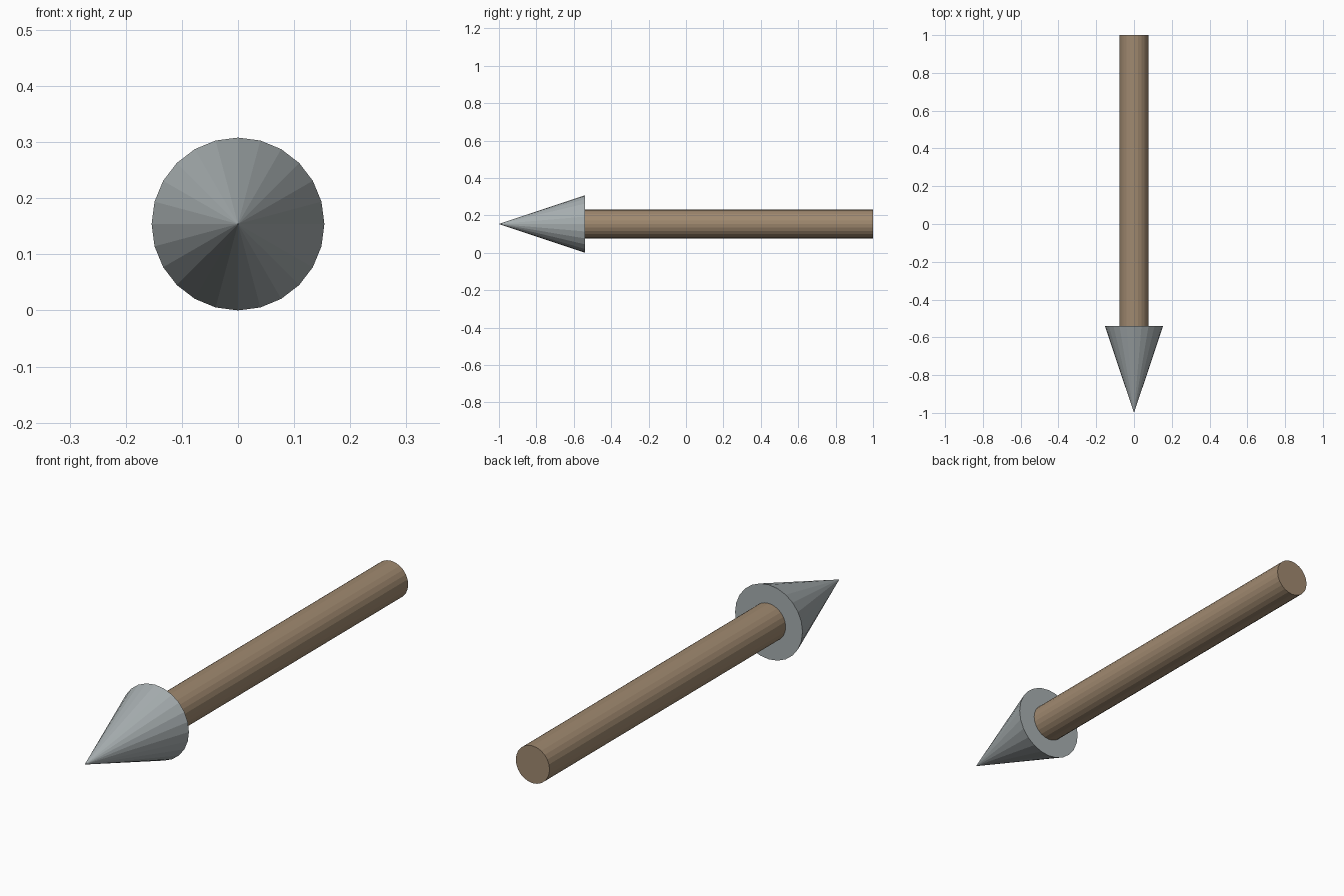
import bpy
import math

cube = bpy.data.objects.get("Cube")
if cube:
    bpy.data.objects.remove(cube, do_unlink=True)

SIDES = 24
HEAD_RADIUS = 0.154
SHAFT_RADIUS = 0.077
TIP, JOINT, END = -1.0, -0.54, 1.0


def material(name, color):
    mat = bpy.data.materials.new(name)
    mat.use_nodes = True
    mat.diffuse_color = (*color, 1)
    mat.node_tree.nodes["Principled BSDF"].inputs["Base Color"].default_value = (*color, 1)
    return mat


def round_part(name, front_radius, back_radius, front, back, mat):
    """Faceted cone or cylinder lying along y."""
    bpy.ops.mesh.primitive_cone_add(
        vertices=SIDES, radius1=back_radius, radius2=front_radius,
        depth=back - front, location=(0, (front + back) / 2, HEAD_RADIUS),
        rotation=(math.pi / 2, 0, 0))
    part = bpy.context.object
    part.name = name
    part.data.materials.append(mat)
    return part


steel = material("steel grey", (0.39, 0.43, 0.44))
wood = material("brown wood", (0.35, 0.25, 0.16))

# Pointed head and round shaft
round_part("arrow_head", 0, HEAD_RADIUS, TIP, JOINT, steel)
round_part("shaft", SHAFT_RADIUS, SHAFT_RADIUS, JOINT, END, wood)
